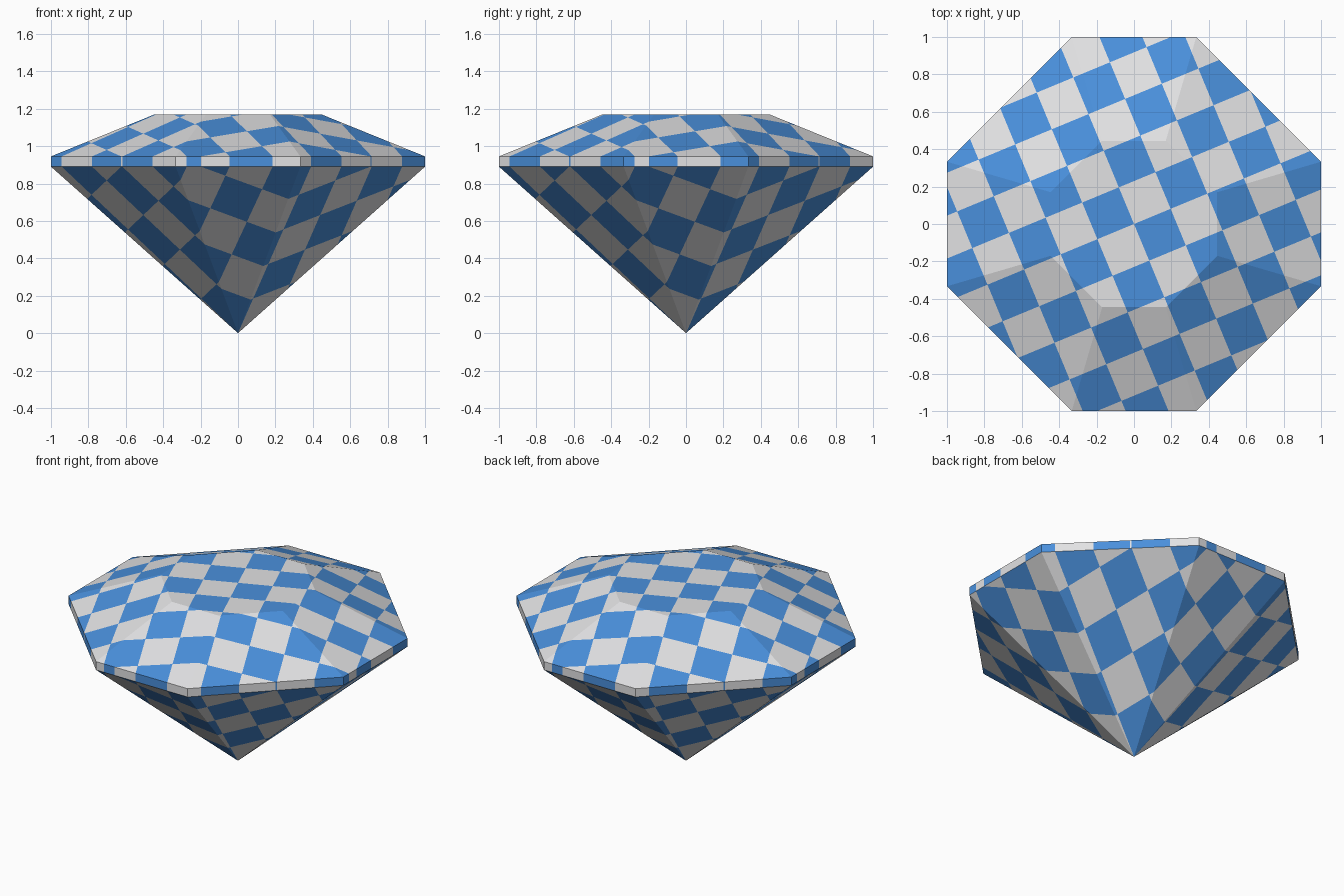
import bpy, bmesh, math
from mathutils import Vector

if "Cube" in bpy.data.objects:
    bpy.data.objects.remove(bpy.data.objects["Cube"])

TILE = 0.212                       # checker tile size, seen from above
ANGLE = math.radians(22.5)         # checker rotation
U = Vector((math.cos(ANGLE), math.sin(ANGLE), 0))
V = Vector((-math.sin(ANGLE), math.cos(ANGLE), 0))


def material(name, colour):
    m = bpy.data.materials.new(name)
    m.diffuse_color = (*colour, 1)
    m.use_nodes = True
    m.node_tree.nodes["Principled BSDF"].inputs["Base Color"].default_value = m.diffuse_color
    return m


def octagon(bm, wide, narrow, z):
    pts = [(wide, -narrow), (wide, narrow), (narrow, wide), (-narrow, wide),
           (-wide, narrow), (-wide, -narrow), (-narrow, -wide), (narrow, -wide)]
    return [bm.verts.new((x, y, z)) for x, y in pts]


bm = bmesh.new()

# Gem rings: lower girdle, upper girdle, flat table, and the bottom point
rings = [octagon(bm, 1, 0.333, 0.89),
         octagon(bm, 1, 0.333, 0.945),
         octagon(bm, 0.445, 0.17, 1.17)]
tip = bm.verts.new((0, 0, 0))
for i in range(8):
    j = (i + 1) % 8
    bm.faces.new((tip, rings[0][j], rings[0][i]))
    for low, high in zip(rings, rings[1:]):
        bm.faces.new((low[i], low[j], high[j], high[i]))
bm.faces.new(rings[-1])

# Cut all facets along the checker lines
for axis in (U, V):
    for k in range(-5, 6):
        bmesh.ops.bisect_plane(bm, geom=bm.verts[:] + bm.edges[:] + bm.faces[:],
                               dist=1e-5, plane_co=axis * (k * TILE), plane_no=axis)
bmesh.ops.recalc_face_normals(bm, faces=bm.faces[:])

# Alternate the two colours tile by tile; the underside is swapped
for f in bm.faces:
    c = f.calc_center_median()
    swap = 0 if c.z < 0.889 else 1
    f.material_index = (math.floor(c.dot(U) / TILE) + math.floor(c.dot(V) / TILE) + swap) % 2

mesh = bpy.data.meshes.new("cut_gem")
bm.to_mesh(mesh)
bm.free()
mesh.materials.append(material("blue", (0.068, 0.279, 0.716)))
mesh.materials.append(material("light grey", (0.76, 0.76, 0.77)))
bpy.context.collection.objects.link(bpy.data.objects.new("cut_gem", mesh))
